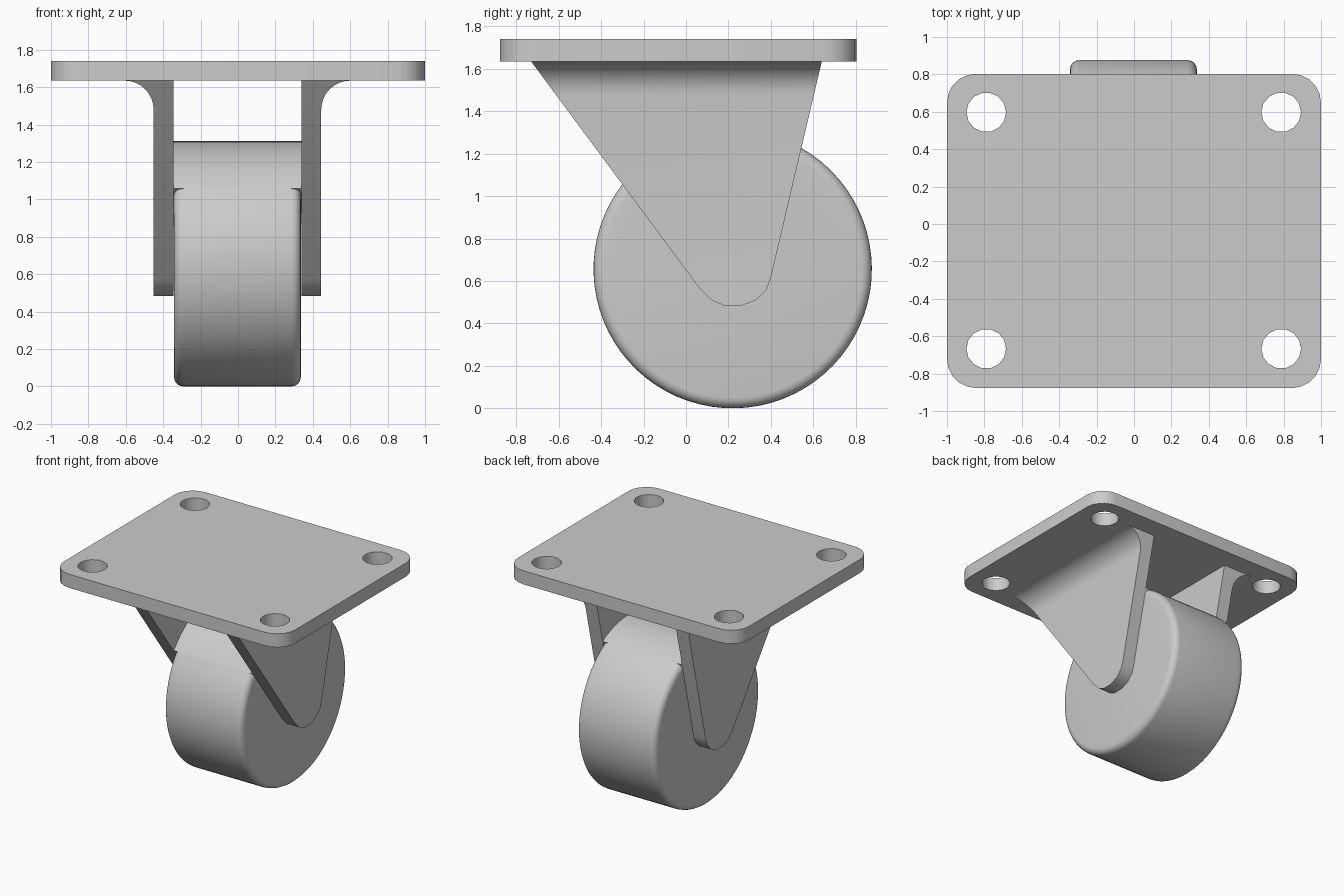
import bpy, bmesh
from math import pi, cos, sin, atan2, radians
from mathutils import Vector

cube = bpy.data.objects.get("Cube")
if cube:
    bpy.data.objects.remove(cube)

GREY = (0.6, 0.6, 0.6, 1)
steel = bpy.data.materials.new("light grey")
steel.use_nodes = True
steel.diffuse_color = GREY
steel.node_tree.nodes["Principled BSDF"].inputs["Base Color"].default_value = GREY

MID_X = -0.003          # centre line of fork and wheel
PLATE_Z = 1.635         # underside of the plate
AXLE_Y, AXLE_Z, RADIUS = 0.22, 0.656, 0.656


def arc(cx, cy, r, a0, a1, n):
    """Points on an arc, angles in degrees, both ends included."""
    angles = [radians(a0 + (a1 - a0) * i / n) for i in range(n + 1)]
    return [(cx + r * cos(a), cy + r * sin(a)) for a in angles]


def finish(ob):
    bpy.ops.object.select_all(action='DESELECT')
    ob.select_set(True)
    bpy.context.view_layer.objects.active = ob
    if ob.type == 'CURVE':
        bpy.ops.object.convert(target='MESH')
        ob = bpy.context.object
    bpy.ops.object.shade_smooth_by_angle(angle=radians(32))
    return ob


def mesh_object(name, bm):
    bmesh.ops.recalc_face_normals(bm, faces=bm.faces)
    me = bpy.data.meshes.new(name)
    bm.to_mesh(me)
    bm.free()
    me.materials.append(steel)
    ob = bpy.data.objects.new(name, me)
    bpy.context.collection.objects.link(ob)
    return finish(ob)


# Mounting plate: rounded outline with four bolt holes
def mounting_plate():
    x, front, back, r = 1.0, -0.877, 0.803, 0.155
    outline = (arc(x - r, back - r, r, 0, 90, 5) + arc(r - x, back - r, r, 90, 180, 5)
               + arc(r - x, front + r, r, 180, 270, 5) + arc(x - r, front + r, r, 270, 360, 5))
    loops = [outline]
    for hx in (-0.79, 0.787):
        for hy in (-0.667, 0.597):
            loops.append(arc(hx, hy, 0.106, 0, 360, 14)[:-1])
    curve = bpy.data.curves.new("mounting_plate", 'CURVE')
    curve.dimensions = '2D'
    curve.fill_mode = 'BOTH'
    curve.extrude = 0.053
    for pts in loops:
        spline = curve.splines.new('POLY')
        spline.points.add(len(pts) - 1)
        for p, (px, py) in zip(spline.points, pts):
            p.co = (px, py, 0, 1)
        spline.use_cyclic_u = True
    curve.materials.append(steel)
    ob = bpy.data.objects.new("mounting_plate", curve)
    ob.location.z = PLATE_Z + 0.053
    bpy.context.collection.objects.link(ob)
    finish(ob)


# Fork arm: flared cross-section swept front to back, trimmed to a tapered side outline
SIDE = [(-0.73, PLATE_Z), (0.06, 0.57), (0.12, 0.51), (0.18, 0.483), (0.26, 0.483),
        (0.33, 0.51), (0.38, 0.56), (0.40, 0.615), (0.64, PLATE_Z)]


def fork_arm(name, side):
    inner, outer, flare = 0.343, 0.448, 0.155
    section = [(inner, PLATE_Z), (inner, 0.3), (outer, 0.3)]
    section += arc(outer + flare, PLATE_Z - flare, flare, 180, 90, 8)
    bm = bmesh.new()
    face = bm.faces.new([bm.verts.new((MID_X + side * x, -1, z)) for x, z in section])
    swept = bmesh.ops.extrude_face_region(bm, geom=[face])['geom']
    bmesh.ops.translate(bm, vec=(0, 2, 0),
                        verts=[g for g in swept if isinstance(g, bmesh.types.BMVert)])
    for (y0, z0), (y1, z1) in zip(SIDE, SIDE[1:]):
        cut = bmesh.ops.bisect_plane(
            bm, geom=bm.verts[:] + bm.edges[:] + bm.faces[:], dist=1e-5,
            plane_co=(0, y0, z0), plane_no=Vector((0, z1 - z0, y0 - y1)).normalized(),
            clear_outer=True)['geom_cut']
        bmesh.ops.edgeloop_fill(
            bm, edges=[g for g in cut if isinstance(g, bmesh.types.BMEdge)])
    mesh_object(name, bm)


# Wheel: rounded shoulders, except square-edged where it sits inside the fork
def wheel():
    half, soft = 0.339, 0.05
    a_back = atan2(1.225 - AXLE_Z, 0.545 - AXLE_Y)
    a_front = atan2(1.06 - AXLE_Z, -0.303 - AXLE_Y)
    n_in, n_out = 24, 56
    columns = [(a_back + (a_front - a_back) * i / n_in, False) for i in range(n_in + 1)]
    sweep = 2 * pi - (a_front - a_back)
    columns += [(a_front + sweep * i / n_out, True) for i in range(n_out + 1)]
    shoulder = arc(half - soft, RADIUS - soft, soft, 0, 90, 5)
    square = [(half + 0.004, RADIUS - soft)] + [(half + 0.004, RADIUS)] * 5

    bm = bmesh.new()
    rings = []
    for a, rounded in columns:
        right = shoulder if rounded else square
        profile = right + [(-x, r) for x, r in reversed(right)]
        rings.append([bm.verts.new((MID_X + x, AXLE_Y + r * cos(a), AXLE_Z + r * sin(a)))
                      for x, r in profile])
    for ring, nxt in zip(rings, rings[1:] + rings[:1]):
        for i in range(len(ring) - 1):
            bm.faces.new((ring[i], ring[i + 1], nxt[i + 1], nxt[i]))
    for end in (0, -1):
        bm.faces.new([ring[end] for ring in rings])
    bmesh.ops.remove_doubles(bm, verts=bm.verts, dist=1e-4)
    mesh_object("wheel", bm)


mounting_plate()
fork_arm("left_fork_arm", 1)
fork_arm("right_fork_arm", -1)
wheel()
